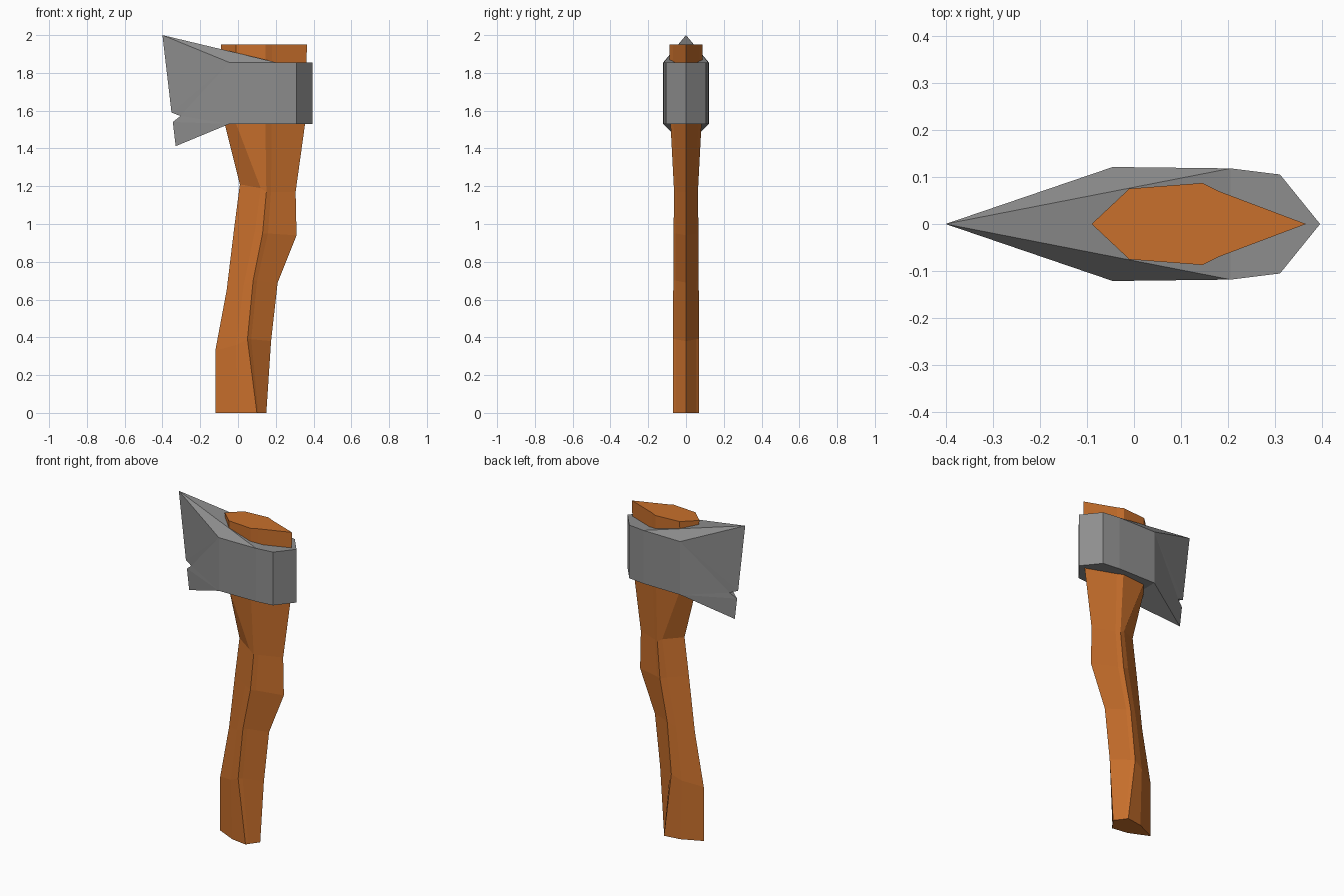
import bpy, bmesh

if "Cube" in bpy.data.objects:
    bpy.data.objects.remove(bpy.data.objects["Cube"])


def finish(name, bm, color):
    """Turn a bmesh into a flat-shaded, coloured object."""
    bmesh.ops.recalc_face_normals(bm, faces=bm.faces[:])
    mesh = bpy.data.meshes.new(name)
    bm.to_mesh(mesh)
    bm.free()
    mat = bpy.data.materials.new(name + "_material")
    mat.diffuse_color = color
    mat.use_nodes = True
    mat.node_tree.nodes["Principled BSDF"].inputs["Base Color"].default_value = mat.diffuse_color
    mesh.materials.append(mat)
    obj = bpy.data.objects.new(name, mesh)
    bpy.context.collection.objects.link(obj)
    return obj


# Handle: faceted sections lofted upwards
# (left x, z), shoulder x, (ridge x, z), (right x, z), shoulder y, ridge y
sections = [
    ((-0.12, 0.00), 0.00, (0.10, 0.00), (0.15, 0.00), 0.055, 0.070),
    ((-0.12, 0.33), -0.01, (0.05, 0.39), (0.175, 0.38), 0.055, 0.070),
    ((-0.06, 0.65), 0.03, (0.08, 0.70), (0.21, 0.69), 0.052, 0.067),
    ((-0.02, 0.98), 0.09, (0.13, 0.95), (0.31, 0.94), 0.056, 0.066),
    ((0.01, 1.21), 0.12, (0.15, 1.17), (0.305, 1.17), 0.058, 0.063),
    ((-0.07, 1.53), -0.01, (0.145, 1.53), (0.355, 1.53), 0.070, 0.082),
    ((-0.09, 1.95), -0.01, (0.145, 1.95), (0.365, 1.95), 0.075, 0.087),
]
bm = bmesh.new()
rings = []
for (lx, lz), sx, (rx, rz), (ex, ez), sy, ry in sections:
    side = [(sx, sy, (lz + rz) / 2), (rx, ry, rz),
            (rx + 0.16 * (ex - rx), 0.8 * ry, rz)]
    ring = [(lx, 0, lz)] + [(x, -y, z) for x, y, z in side]
    ring += [(ex, 0, ez)] + [(x, y, z) for x, y, z in reversed(side)]
    rings.append([bm.verts.new(p) for p in ring])
for low, high in zip(rings, rings[1:]):
    for i in range(len(low)):
        j = (i + 1) % len(low)
        bm.faces.new((low[i], low[j], high[j], high[i]))
bm.faces.new(rings[0])
bm.faces.new(rings[-1])
finish("handle", bm, (0.58, 0.16, 0.025, 1))

# Axe head: blocky socket and a wedge blade with a notch in the edge
LOW, HIGH = 1.53, 1.855
bm = bmesh.new()
V = bm.verts.new
tip, upper = V((-0.40, 0, 2.0)), V((-0.352, 0, 1.59))
lower, heel = V((-0.345, 0, 1.54)), V((-0.33, 0, 1.412))
back = [V((0.395, 0, z)) for z in (LOW, HIGH)]
cols, notches = [], []
for s in (-1, 1):
    notch = V((-0.305, s * 0.015, 1.572))
    col = [[V((x, s * y, z)) for z in (LOW, HIGH)]
           for x, y in ((-0.045, 0.121), (0.205, 0.118), (0.31, 0.105))]
    cheek_low, cheek_high = col[0]
    # Blade side
    for tri in ((tip, upper, cheek_high), (upper, notch, cheek_high),
                (notch, cheek_low, cheek_high), (notch, lower, cheek_low),
                (lower, heel, cheek_low)):
        bm.faces.new(tri)
    # Socket side
    for a, b in zip(col, col[1:] + [back]):
        bm.faces.new((a[0], b[0], b[1], a[1]))
    bm.faces.new((tip, cheek_high, col[1][1]))
    cols.append(col)
    notches.append(notch)
f, b = cols
bm.faces.new((upper, notches[0], notches[1]))
bm.faces.new((lower, notches[0], notches[1]))
# Top and underside
bm.faces.new((tip, f[1][1], b[1][1]))
bm.faces.new((f[1][1], f[2][1], back[1], b[2][1], b[1][1]))
bm.faces.new((heel, f[0][0], b[0][0]))
bm.faces.new((f[0][0], f[1][0], f[2][0], back[0], b[2][0], b[1][0], b[0][0]))
finish("axe_head", bm, (0.27, 0.27, 0.27, 1))
